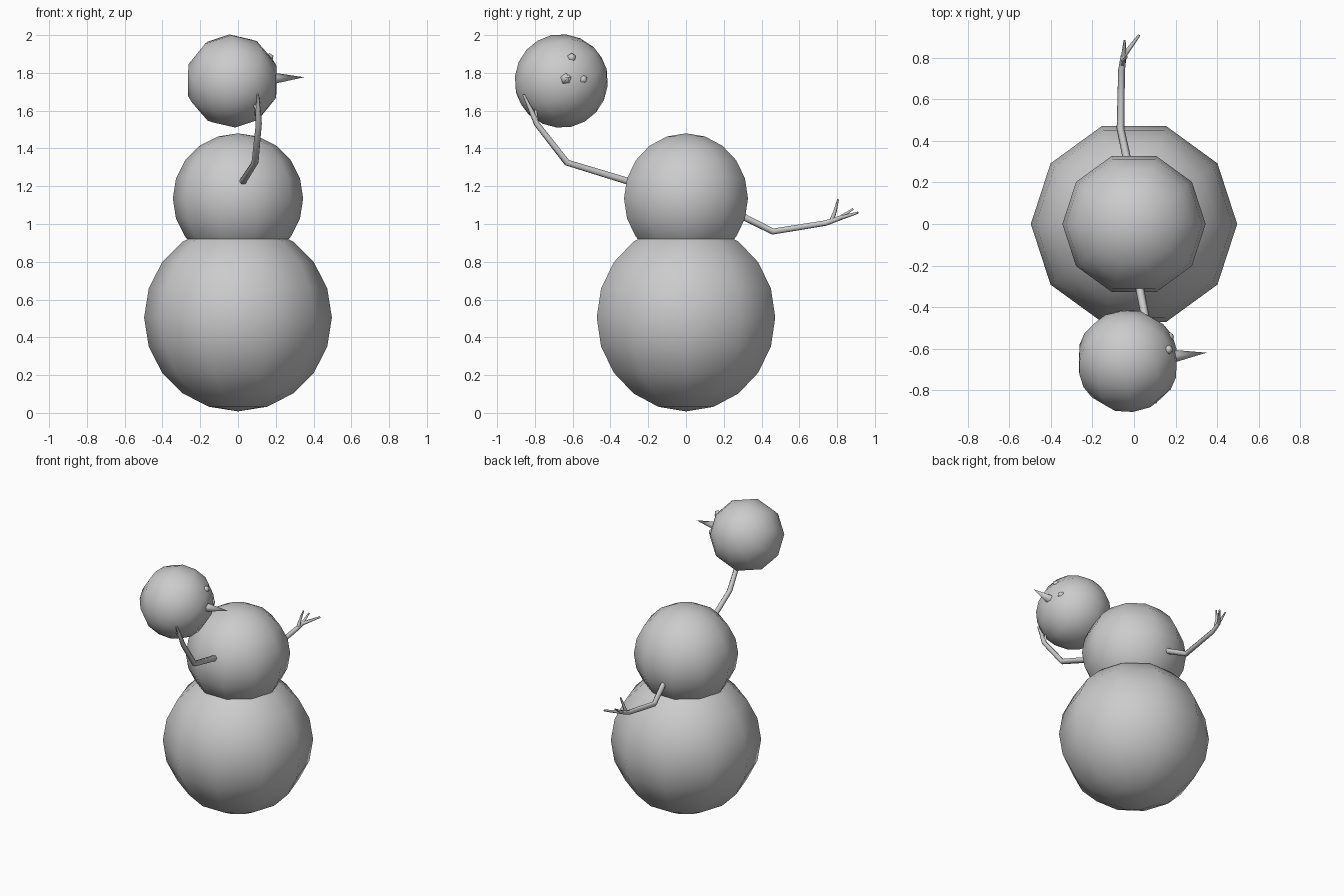
import bpy, bmesh
from mathutils import Matrix, Vector

cube = bpy.data.objects.get("Cube")
if cube:
    bpy.data.objects.remove(cube, do_unlink=True)

grey = bpy.data.materials.new("plain_grey")
grey.use_nodes = True
grey.diffuse_color = (0.6, 0.6, 0.6, 1)
grey.node_tree.nodes["Principled BSDF"].inputs["Base Color"].default_value = grey.diffuse_color


def add_mesh(name, bm, matrix):
    """Turn a bmesh into a smooth-shaded object placed by matrix."""
    mesh = bpy.data.meshes.new(name)
    for face in bm.faces:
        face.smooth = True
    bm.to_mesh(mesh)
    bm.free()
    mesh.materials.append(grey)
    obj = bpy.data.objects.new(name, mesh)
    obj.matrix_world = matrix
    bpy.context.collection.objects.link(obj)
    return obj


def ball(name, radius, matrix):
    """Ten-sided ball with corners on its local x axis."""
    bm = bmesh.new()
    bmesh.ops.create_uvsphere(bm, u_segments=10, v_segments=10, radius=radius,
                              matrix=Matrix.Rotation(1.5707963, 4, "Z"))
    return add_mesh(name, bm, matrix)


def stick(name, *branches):
    """Tapered twig: each branch is a path plus start and end thickness."""
    curve = bpy.data.curves.new(name, "CURVE")
    curve.dimensions = "3D"
    curve.bevel_depth = 1.0
    curve.bevel_resolution = 1
    curve.use_fill_caps = True
    for path, thick, thin in branches:
        spline = curve.splines.new("POLY")
        spline.points.add(len(path) - 1)
        for i, (point, co) in enumerate(zip(spline.points, path)):
            point.co = (*co, 1)
            point.radius = thick + (thin - thick) * i / (len(path) - 1)
        spline.use_smooth = True
    curve.materials.append(grey)
    obj = bpy.data.objects.new(name, curve)
    bpy.context.collection.objects.link(obj)
    bpy.ops.object.select_all(action="DESELECT")
    obj.select_set(True)
    bpy.context.view_layer.objects.active = obj
    bpy.ops.object.convert(target="MESH")


# Body
ball("lower_body", 0.497, Matrix.Translation((0, 0, 0.505)))
ball("upper_body", 0.345, Matrix.Translation((0, 0, 1.135)))

# Head, lying on its side and looking towards +x
centre = Vector((-0.03, -0.66, 1.757))
nose_dir = Vector((0.38, 0.04, 0.02)).normalized()
crown_dir = Vector((-0.117, 0.86, 0.5)).normalized()
side_dir = crown_dir.cross(nose_dir).normalized()
crown_dir = nose_dir.cross(side_dir)
head_matrix = Matrix.Translation(centre) @ Matrix(
    (side_dir, -nose_dir, crown_dir)).transposed().to_4x4()
ball("head", 0.248, head_matrix)

# Nose
bm = bmesh.new()
bmesh.ops.create_cone(bm, cap_ends=False, segments=5, radius1=0.038, radius2=0, depth=0.19)
nose_turn = nose_dir.to_track_quat("Z", "Y").to_matrix().to_4x4()
add_mesh("nose", bm, Matrix.Translation(centre + nose_dir * 0.288) @ nose_turn)

# Eyes
for name, place in (("left_eye", (0.17, -0.545, 1.765)), ("right_eye", (0.165, -0.605, 1.88))):
    bm = bmesh.new()
    bmesh.ops.create_icosphere(bm, subdivisions=1, radius=0.025)
    add_mesh(name, bm, Matrix.Translation(place))

# Arm holding the head
wrist = (0.11, -0.79, 1.53)
palm = (0.107, -0.82, 1.6)
stick("front_arm",
      ([(0.01, -0.22, 1.2), (0.09, -0.63, 1.325), wrist, palm], 0.021, 0.014),
      ([palm, (0.105, -0.86, 1.685)], 0.013, 0.006),
      ([palm, (0.06, -0.835, 1.665)], 0.012, 0.005),
      ([wrist, (0.085, -0.8, 1.64)], 0.012, 0.005))

# Arm reaching out behind
wrist = (-0.06, 0.74, 1.005)
palm = (-0.05, 0.81, 1.03)
stick("back_arm",
      ([(-0.01, 0.2, 1.09), (-0.065, 0.46, 0.96), wrist, palm], 0.021, 0.014),
      ([palm, (0.025, 0.91, 1.06)], 0.013, 0.006),
      ([palm, (-0.045, 0.885, 1.08)], 0.012, 0.005),
      ([(-0.055, 0.77, 1.015), (-0.05, 0.79, 1.07), (-0.035, 0.805, 1.13)], 0.013, 0.005))
